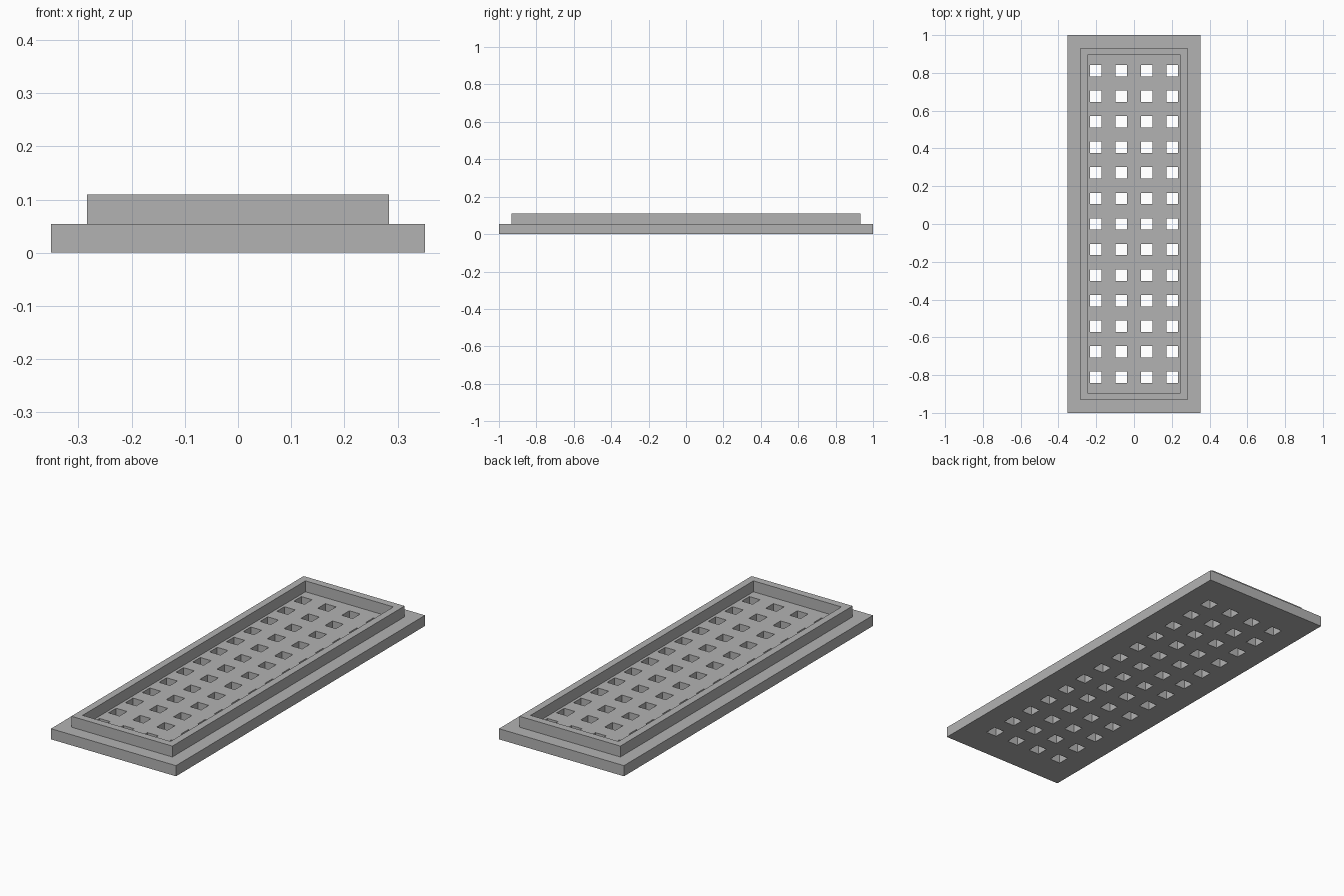
import bpy
import bmesh

cube = bpy.data.objects.get("Cube")
if cube:
    bpy.data.objects.remove(cube, do_unlink=True)

U = 1 / 37             # drawing unit: the tray is 74 units long
PITCH, HOLE = 5, 2.24  # hole spacing and width

grey = bpy.data.materials.new("plain_grey")
grey.use_nodes = True
COLOUR = (0.45, 0.45, 0.45, 1)
grey.diffuse_color = COLOUR
grey.node_tree.nodes["Principled BSDF"].inputs["Base Color"].default_value = COLOUR


def slab(name, xs, ys, is_open, z, height):
    """Extrude a grid of rectangular cells, leaving the open cells out."""
    bm = bmesh.new()
    verts = [[bm.verts.new((x * U, y * U, z * U)) for y in ys] for x in xs]
    for i in range(len(xs) - 1):
        for j in range(len(ys) - 1):
            if not is_open(i, j):
                bm.faces.new((verts[i][j], verts[i + 1][j],
                              verts[i + 1][j + 1], verts[i][j + 1]))
    extruded = bmesh.ops.extrude_face_region(bm, geom=bm.faces[:])["geom"]
    top = [v for v in extruded if isinstance(v, bmesh.types.BMVert)]
    bmesh.ops.translate(bm, verts=top, vec=(0, 0, height * U))
    loose = [v for v in bm.verts if not v.link_faces]
    bmesh.ops.delete(bm, geom=loose, context='VERTS')
    bmesh.ops.recalc_face_normals(bm, faces=bm.faces)
    mesh = bpy.data.meshes.new(name)
    bm.to_mesh(mesh)
    bm.free()
    mesh.materials.append(grey)
    obj = bpy.data.objects.new(name, mesh)
    bpy.context.collection.objects.link(obj)
    return obj


def hole_lines(half, count):
    """Grid lines along one axis: both plate edges and both sides of each hole."""
    centres = [(k - (count - 1) / 2) * PITCH for k in range(count)]
    return [-half] + [c + s * HOLE / 2 for c in centres for s in (-1, 1)] + [half]


# Base plate with square drain holes
slab("base_plate", hole_lines(13, 4), hole_lines(37, 13),
     lambda i, j: i % 2 == 1 and j % 2 == 1, 0, 2)

# Raised rim around the perforated floor
slab("raised_rim", [-10.5, -9.15, 9.15, 10.5], [-34.5, -33.1, 33.1, 34.5],
     lambda i, j: i == 1 and j == 1, 2, 2.05)
